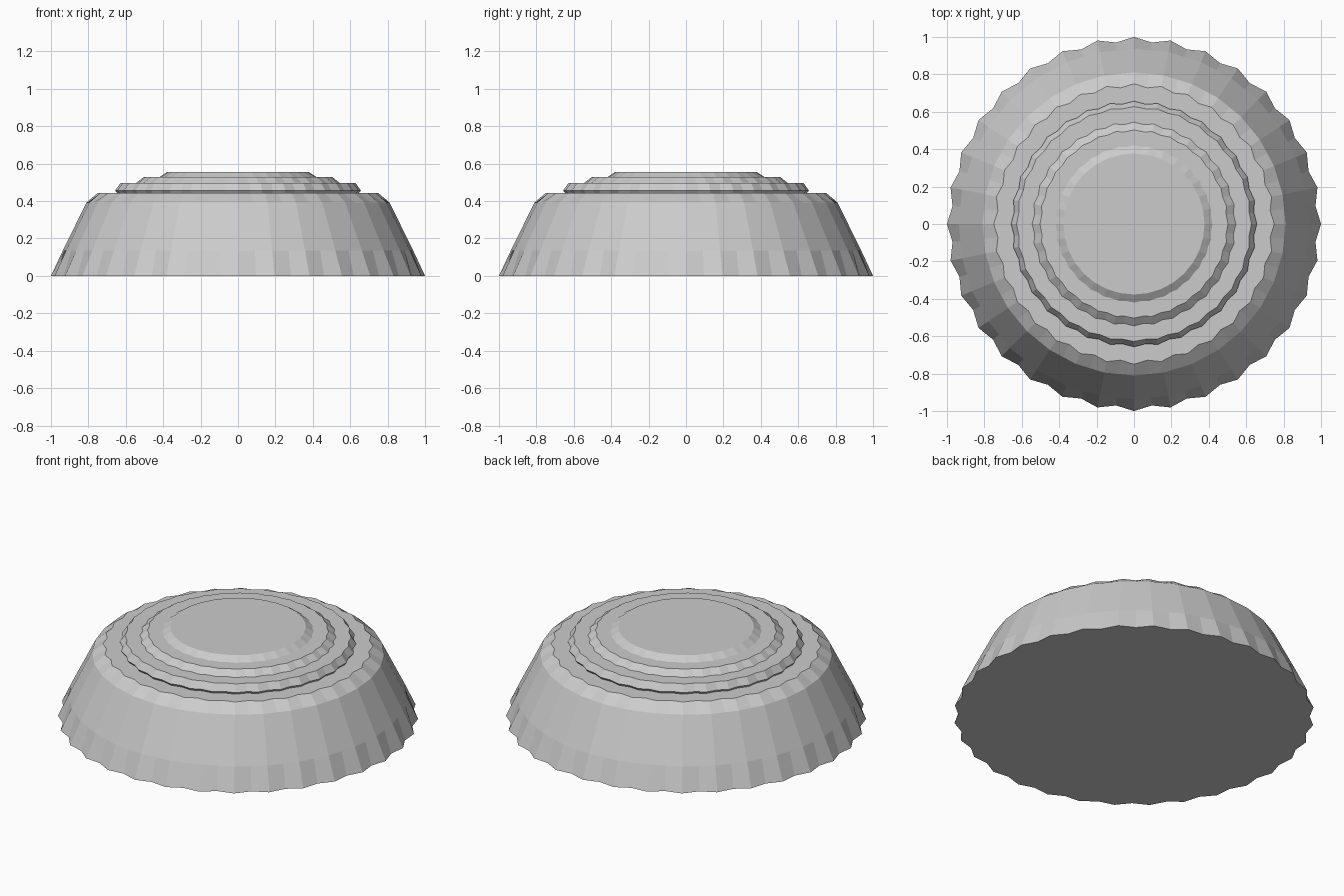
import bpy, bmesh
from math import sin, cos, pi

if "Cube" in bpy.data.objects:
    bpy.data.objects.remove(bpy.data.objects["Cube"])

RIDGES = 32
N = RIDGES * 2
CHORD = cos(pi / RIDGES)   # valley factor that keeps a facet flat between ridges


def fluted_lathe(name, profile):
    """Revolve (ridge radius, valley factor, height) rings and cap both ends."""
    bm = bmesh.new()
    rings = []
    for r, valley, z in profile:
        ring = []
        for i in range(N):
            a = 2 * pi * i / N
            rr = r * (valley if i % 2 else 1)
            ring.append(bm.verts.new((rr * cos(a), rr * sin(a), z)))
        rings.append(ring)
    for lo, hi in zip(rings, rings[1:]):
        for i in range(N):
            j = (i + 1) % N
            bm.faces.new((lo[i], lo[j], hi[j], hi[i]))
    bm.faces.new(rings[0][::-1])
    bm.faces.new(rings[-1])
    bmesh.ops.recalc_face_normals(bm, faces=bm.faces)
    mesh = bpy.data.meshes.new(name)
    bm.to_mesh(mesh)
    bm.free()
    obj = bpy.data.objects.new(name, mesh)
    bpy.context.collection.objects.link(obj)
    return obj


# Fluted skirt, sloped wall and stepped crown
fluted_lathe("fluted_stepped_dome", [
    (1.0, 0.975, 0.0),
    (0.937, CHORD, 0.135),
    (0.81, CHORD, 0.393),
    (0.75, 0.975, 0.443),
    (0.647, 0.98, 0.443),
    (0.657, 0.98, 0.457),
    (0.628, 0.985, 0.497),
    (0.545, 0.98, 0.497),
    (0.503, 0.985, 0.529),
    (0.42, 0.985, 0.529),
    (0.377, CHORD, 0.556),
])
